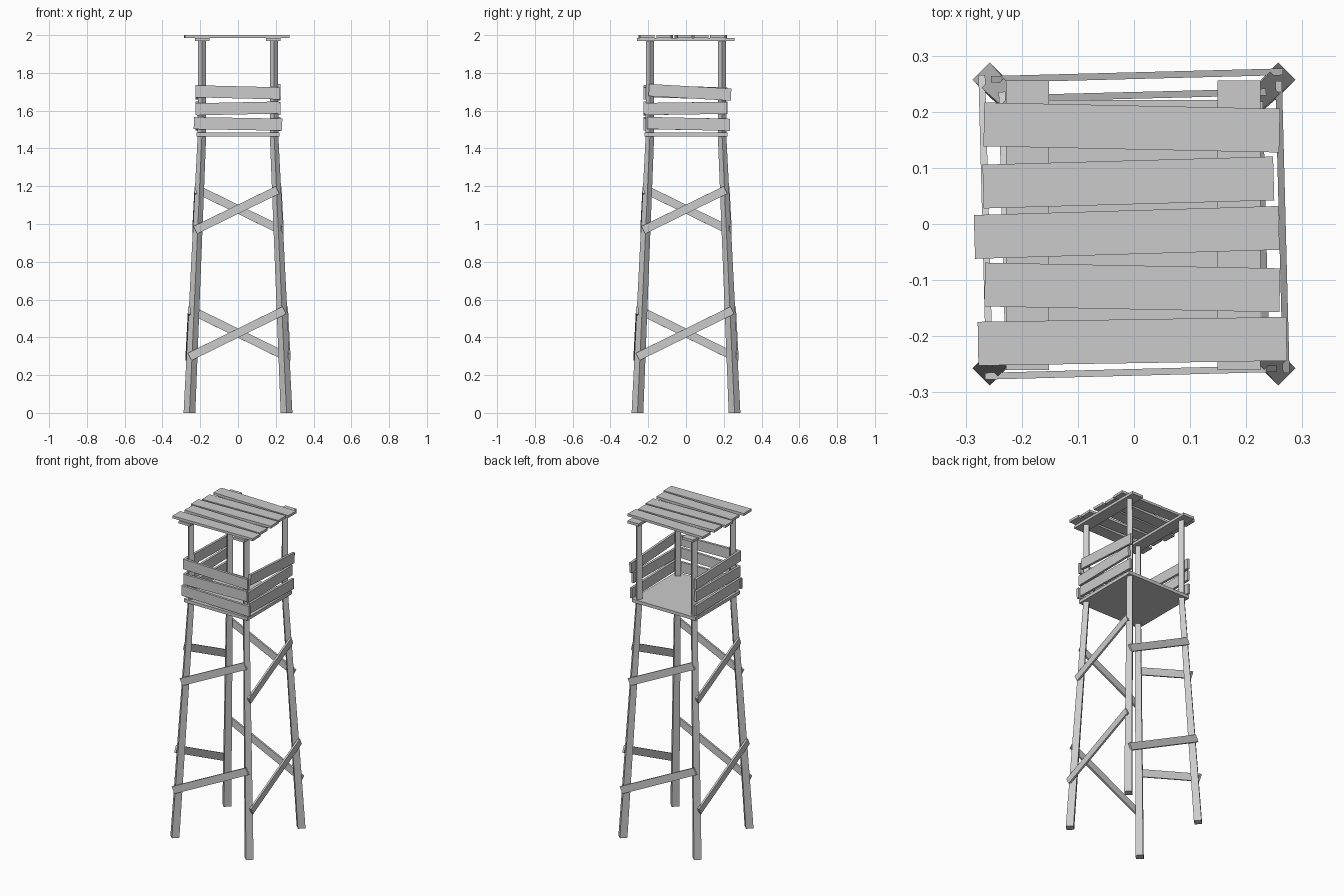
import bpy, bmesh
from math import pi, radians, atan2, hypot
from mathutils import Matrix, Vector

if "Cube" in bpy.data.objects:
    bpy.data.objects.remove(bpy.data.objects["Cube"])


def board(name, centre, size, rot=None, side=0):
    """Box with optional rotation, then turned about z by side * 90 degrees."""
    bm = bmesh.new()
    bmesh.ops.create_cube(bm, size=1)
    m = Matrix.Rotation(side * pi / 2, 4, 'Z') @ Matrix.Translation(centre)
    if rot:
        m = m @ rot
    m = m @ Matrix.Diagonal((*size, 1))
    bmesh.ops.transform(bm, matrix=m, verts=bm.verts)
    finish(name, bm)


def finish(name, bm):
    bmesh.ops.recalc_face_normals(bm, faces=bm.faces)
    me = bpy.data.meshes.new(name)
    bm.to_mesh(me)
    bm.free()
    bpy.context.collection.objects.link(bpy.data.objects.new(name, me))


def leg(name, sx, sy):
    """Diamond-section leg: leans in to the platform, then rises straight."""
    bm = bmesh.new()
    rings = []
    for z, c, r in ((0, .257, .031), (1.47, .191, .0225), (1.972, .191, .021)):
        rings.append([bm.verts.new((sx * c + dx * r, sy * c + dy * r, z))
                      for dx, dy in ((1, 0), (0, 1), (-1, 0), (0, -1))])
    for a, b in zip(rings, rings[1:]):
        for i in range(4):
            j = (i + 1) % 4
            bm.faces.new((a[i], a[j], b[j], b[i]))
    bm.faces.new(rings[0])
    bm.faces.new(rings[-1])
    finish(name, bm)


def brace(name, a, b, side):
    """Diagonal plank between two points on the front, repeated per side."""
    a, b = Vector(a), Vector(b)
    d = b - a
    rot = (Matrix.Rotation(atan2(d.y, d.x), 4, 'Z')
           @ Matrix.Rotation(-atan2(d.z, hypot(d.x, d.y)), 4, 'Y'))
    board(name, (a + b) / 2, (d.length, .012, .044), rot, side)


# legs
for sx, sy, n in ((-1, -1, "front_left"), (1, -1, "front_right"),
                  (-1, 1, "back_left"), (1, 1, "back_right")):
    leg(n + "_leg", sx, sy)

# one rising brace per side at two levels
for side, n in enumerate(("front", "right", "back", "left")):
    brace(n + "_lower_brace", (-.256, -.271, .297), (.245, -.258, .543), side)
    brace(n + "_upper_brace", (-.226, -.235, .968), (.209, -.224, 1.18), side)

# platform floor
board("floor", (0, 0, 1.474), (.442, .442, .02))

# railing boards: (offset along side, height, length, tilt); back is open
rails = {
    "front": (0, ((0, 1.697, .446, -1.4), (0, 1.612, .438, 1.2), (0, 1.53, .468, -1))),
    "right": (1, ((.021, 1.697, .436, -3.2), (0, 1.612, .436, .8), (.013, 1.53, .44, -1.3))),
    "left": (3, ((0, 1.697, .44, 1.5), (0, 1.612, .438, -1), (0, 1.53, .446, 1))),
}
for n, (side, rows) in rails.items():
    for i, (x, z, length, tilt) in enumerate(rows):
        board(f"{n}_rail_board_{i + 1}", (x, -.218, z), (length, .015, .064),
              Matrix.Rotation(radians(-tilt), 4, 'Y'), side)

# roof crossbeams
for n, x in (("left", -.19), ("right", .187)):
    board(n + "_roof_beam", (x, -.002, 1.977), (.077, .516, .016))

# uneven roof planks: (x, y, length, turn)
for i, (x, y, length, turn) in enumerate((
        (-.004, .172, .527, -1.2), (-.010, .074, .518, 1.6),
        (-.013, -.015, .543, 1.7), (-.003, -.113, .526, -1.1),
        (-.003, -.209, .55, .9))):
    board(f"roof_plank_{i + 1}", (x, y, 1.9925), (length, .078, .015),
          Matrix.Rotation(radians(turn), 4, 'Z'))
